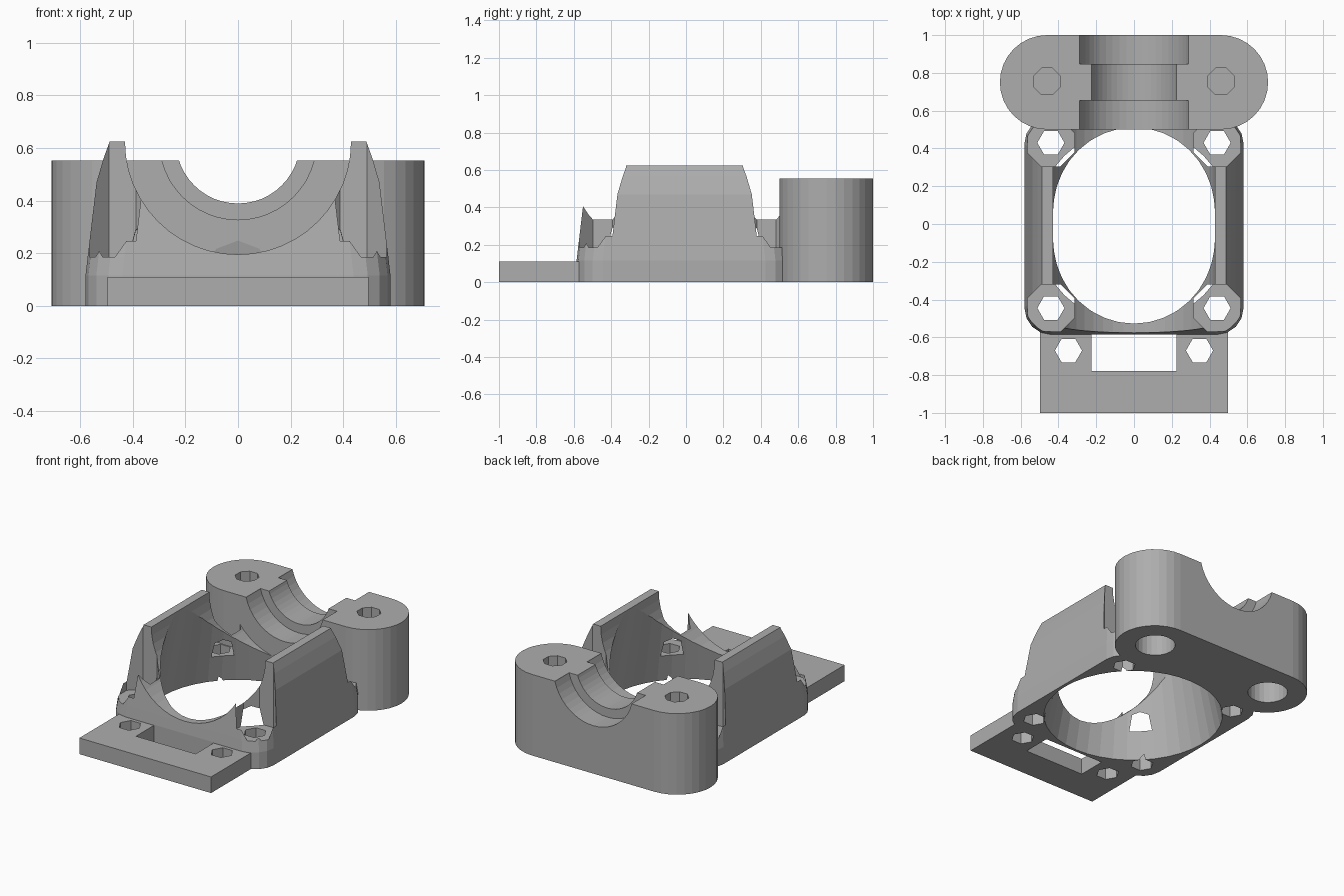
import bpy, bmesh, math

cube = bpy.data.objects.get("Cube")
if cube:
    bpy.data.objects.remove(cube, do_unlink=True)

grey = bpy.data.materials.new("plain grey")
grey.use_nodes = True
grey.diffuse_color = (0.42, 0.42, 0.42, 1)
grey.node_tree.nodes["Principled BSDF"].inputs["Base Color"].default_value = grey.diffuse_color


def loft(name, rings):
    """Solid through a stack of matching point rings, capped at both ends."""
    bm = bmesh.new()
    loops = [[bm.verts.new(p) for p in ring] for ring in rings]
    n = len(loops[0])
    for a, b in zip(loops, loops[1:]):
        for i in range(n):
            j = (i + 1) % n
            bm.faces.new((a[i], a[j], b[j], b[i]))
    bm.faces.new(loops[0][::-1])
    bm.faces.new(loops[-1])
    bmesh.ops.recalc_face_normals(bm, faces=bm.faces)
    mesh = bpy.data.meshes.new(name)
    bm.to_mesh(mesh)
    bm.free()
    mesh.materials.append(grey)
    ob = bpy.data.objects.new(name, mesh)
    bpy.context.collection.objects.link(ob)
    return ob


def circle(r, n, turn=0.0):
    return [(r * math.cos(math.tau * (i + turn) / n),
             r * math.sin(math.tau * (i + turn) / n)) for i in range(n)]


def post(x, y, z0, z1, r0, r1=None, n=32, turn=0.0):
    """Upright cylinder or cone."""
    r1 = r0 if r1 is None else r1
    return loft("cutter", [[(x + u, y + v, z) for u, v in circle(r, n, turn)]
                           for z, r in ((z0, r0), (z1, r1))])


def bar(z, y0, y1, r, n=48):
    """Cylinder lying along y."""
    return loft("cutter", [[(u, y, z + v) for u, v in circle(r, n)] for y in (y0, y1)])


def box(name, x, y0, y1, z0, z1):
    return loft(name, [[(-x, y0, z), (x, y0, z), (x, y1, z), (-x, y1, z)] for z in (z0, z1)])


def rounded(hx, hy, r, steps, cy, z):
    """Rounded rectangle ring at height z."""
    pts = []
    for k, (sx, sy) in enumerate(((1, 1), (-1, 1), (-1, -1), (1, -1))):
        for i in range(steps + 1):
            a = math.pi / 2 * (k + i / steps)
            pts.append((sx * (hx - r) + r * math.cos(a),
                        cy + sy * (hy - r) + r * math.sin(a), z))
    return pts


def carve(ob, cutters):
    """Subtract every cutter from ob, then discard the cutters."""
    bpy.context.view_layer.objects.active = ob
    for c in cutters:
        c.hide_render = True
        mod = ob.modifiers.new("cut", 'BOOLEAN')
        mod.operation = 'DIFFERENCE'
        mod.solver = 'EXACT'
        mod.object = c
        bpy.ops.object.modifier_apply(modifier=mod.name)
        bpy.data.objects.remove(c, do_unlink=True)


def bore():
    # tapering central opening
    return post(0, -0.008, -0.05, 0.625, 0.57, 0.43, n=40)


AXIS = 0.625  # height of the horizontal saddle axis

# Housing: rounded body that tapers inward towards its top
taper = ((0, 0), (0.115, 0), (0.185, 0.008), (0.47, 0.042), (0.565, 0.07), (0.625, 0.092))
housing = loft("housing", [rounded(0.58 - d, 0.575 - d, 0.14, 4, -0.01, z) for z, d in taper])
cuts = [bar(AXIS, -0.8, 0.8, 0.43), bore()]
for x in (-0.44, 0.44):
    for y in (-0.445, 0.43):
        cuts.append(post(x, y, 0.185, 0.8, 0.135, n=8, turn=0.5))  # bolt seat
        cuts.append(post(x, y, -0.1, 0.3, 0.072, n=6))             # bolt hole
carve(housing, cuts)

# Rear clamp block: stadium outline with a stepped saddle and two screw holes
clamp = loft("clamp_block", [rounded(0.71, 0.2499, 0.2498, 8, 0.7501, z) for z in (0, 0.553)])
cuts = [bar(AXIS, 0.3, 1.2, 0.236), bar(AXIS, 0.3, 0.655, 0.298), bar(AXIS, 0.848, 1.2, 0.298), bore()]
for x in (-0.46, 0.46):
    cuts.append(post(x, 0.755, 0.36, 0.7, 0.076, n=8, turn=0.5))
    cuts.append(post(x, 0.755, -0.1, 0.33, 0.125, n=24))
carve(clamp, cuts)

# Front mounting plate with a slot and two bolt holes
plate = box("mounting_plate", 0.497, -1, -0.57, 0, 0.11)
cuts = [box("cutter", 0.225, -0.778, -0.5, -0.1, 0.3)]
cuts += [post(x, -0.67, -0.1, 0.3, 0.072, n=6) for x in (-0.347, 0.347)]
carve(plate, cuts)
